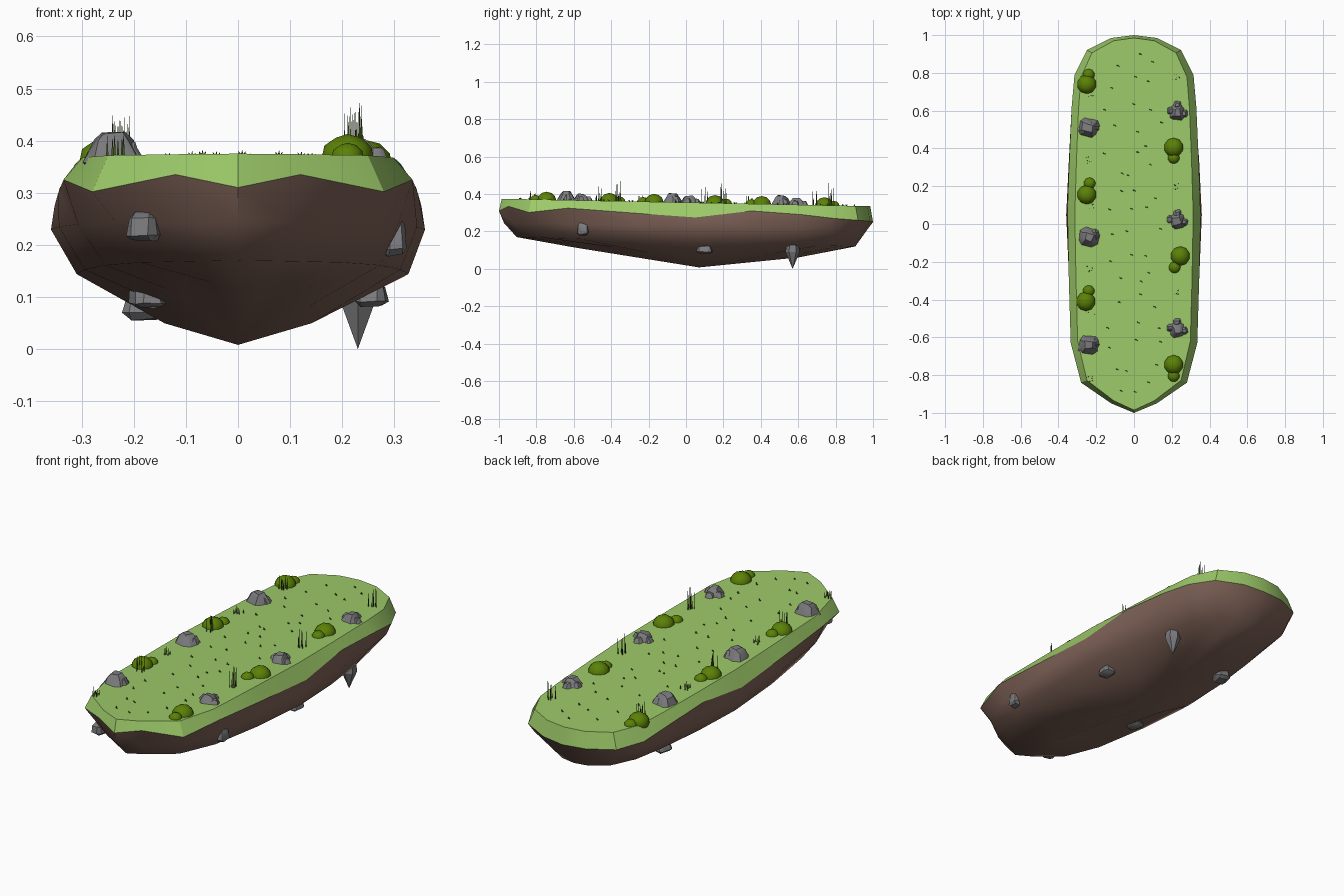
import bpy, bmesh, math, random
from mathutils import Vector, Matrix

random.seed(7)
if "Cube" in bpy.data.objects:
    bpy.data.objects.remove(bpy.data.objects["Cube"])


def material(name, rgb):
    mat = bpy.data.materials.new(name)
    mat.use_nodes = True
    mat.diffuse_color = (*rgb, 1)
    mat.node_tree.nodes["Principled BSDF"].inputs["Base Color"].default_value = (*rgb, 1)
    return mat


GRASS = material("grass green", (.335, .59, .14))
SOIL = material("soil brown", (.215, .125, .098))
STONE = material("stone grey", (.2, .2, .21))
LEAF = material("bush green", (.105, .22, .002))
BLADE = material("dark blade green", (.06, .1, .018))


def finish(bm, name, mat, angle=30):
    bmesh.ops.recalc_face_normals(bm, faces=bm.faces)
    mesh = bpy.data.meshes.new(name)
    bm.to_mesh(mesh)
    bm.free()
    mesh.materials.append(mat)
    obj = bpy.data.objects.new(name, mesh)
    bpy.context.collection.objects.link(obj)
    bpy.ops.object.select_all(action="DESELECT")
    obj.select_set(True)
    bpy.context.view_layer.objects.active = obj
    bpy.ops.object.shade_smooth_by_angle(angle=math.radians(angle))
    return obj


def ground(y):
    return .355 - .02 * y


def keel(y):
    return .008 + (.07 - y) * .16 if y < .07 else .008 + (y - .07) * .1


# Half outline of the island: x, y and height of the ragged turf edge
half = [(0, -1, .31), (.12, -.95, .335), (.28, -.84, .302), (.335, -.63, .325),
        (.345, -.3, .3), (.352, .05, .275), (.342, .35, .31), (.33, .62, .29),
        (.315, .79, .27), (.25, .92, .26), (.12, .985, .255), (0, 1, .25)]
outline = half + [(-x, y, z) for x, y, z in half[-2:0:-1]]


def belly_width(y):
    return 1.02 - (.26 if y < 0 else .1) * y * y


# The soil narrows towards both ends, below the turf
plateau = [(x * .89, y * .985, ground(y)) for x, y, z in outline]
belly = [(x * belly_width(y), y * .973, .23 - .015 * y) for x, y, z in outline]
lower = [(x * ((.93 if x > 0 else .88) - .3 * y * y), y * .905, .145 - .025 * y)
         for x, y, z in outline]
bottom = [(x * .4, y * .6, keel(y * .6) + .035 * min(1, abs(x) / .25))
          for x, y, z in outline]


def loft(name, rings, mat, angle, cap=False, tip=None):
    bm = bmesh.new()
    loops = [[bm.verts.new(p) for p in ring] for ring in rings]
    n = len(outline)
    for a, b in zip(loops, loops[1:]):
        for i in range(n):
            j = (i + 1) % n
            bm.faces.new((a[i], a[j], b[j], b[i]))
    if cap:
        bm.faces.new(loops[0])
    if tip:
        end = bm.verts.new(tip)
        for i in range(n):
            bm.faces.new((loops[-1][i], loops[-1][(i + 1) % n], end))
    return finish(bm, name, mat, angle)


loft("turf_cap", [plateau, outline], GRASS, 28, cap=True)
loft("soil_body", [outline, belly, lower, bottom], SOIL, 50, tip=(0, .07, .008))


# Chipped boulders: a bevelled, tapered and jittered block
def add_rock(bm, centre, size, taper=.6):
    part = bmesh.new()
    bmesh.ops.create_cube(part, size=1)
    bmesh.ops.bevel(part, geom=part.edges[:], offset=.2, segments=1, affect="EDGES")
    spin = Matrix.Rotation(random.uniform(-.3, .3), 3, "Z")
    for v in part.verts:
        if v.co.z > 0:
            v.co.xy *= taper
        v.co += Vector([random.uniform(-.05, .05) for _ in range(3)])
        v.co = spin @ Vector(c * s for c, s in zip(v.co, size)) + Vector(centre)
    bmesh.ops.recalc_face_normals(part, faces=part.faces)
    temp = bpy.data.meshes.new("temp")
    part.to_mesh(temp)
    part.free()
    bm.from_mesh(temp)
    bpy.data.meshes.remove(temp)


for k, y in enumerate((-.64, -.07, .51)):
    bm = bmesh.new()
    add_rock(bm, (-.24, y, ground(y) + .012), (.11, .1, .07))
    add_rock(bm, (-.215, y + .01, ground(y) + .005), (.07, .07, .05))
    finish(bm, f"right_boulder_{k}", STONE, 35)

for k, y in enumerate((-.56, .015, .59)):
    bm = bmesh.new()
    add_rock(bm, (.23, y, ground(y) + .006), (.085, .09, .06))
    for dx, dy in ((-.035, .01), (.035, -.005), (0, .04)):
        add_rock(bm, (.23 + dx, y + dy, ground(y) + .003), (.045, .045, .035))
    finish(bm, f"left_boulder_{k}", STONE, 35)

# Stones sticking out of the soil
for name, place, size in (("front_stone", (-.18, -.855, .235), (.06, .08, .055)),
                          ("left_side_stone", (.3, -.55, .215), (.045, .06, .07)),
                          ("left_under_stone", (.255, .1, .105), (.06, .08, .045)),
                          ("right_under_stone", (-.175, -.2, .1), (.06, .08, .04)),
                          ("right_rear_stone", (-.18, .45, .085), (.07, .08, .055))):
    bm = bmesh.new()
    add_rock(bm, place, size, .85)
    finish(bm, name, STONE, 35)

# Hanging stone spike: a pointed lower part under a blunt root
bm = bmesh.new()
for r_low, r_high, z_low, z_high in ((0, .038, 0, .09), (.038, .03, .09, .15)):
    bmesh.ops.create_cone(bm, cap_ends=True, segments=6, radius1=r_low, radius2=r_high,
                          depth=z_high - z_low,
                          matrix=Matrix.Translation((.23, .57, (z_low + z_high) / 2)))
finish(bm, "hanging_spike", STONE, 35)

# Bushes: a big and a small ball, half sunk in the turf
bushes = [(-.25, .74, .01, .05), (-.25, .155, .015, .06), (-.255, -.41, .015, .055),
          (.21, .405, 0, -.055), (.245, -.17, -.03, -.06), (.21, -.745, 0, -.06)]
for k, (x, y, dx, dy) in enumerate(bushes):
    bm = bmesh.new()
    for px, py, r in ((x, y, .052), (x + dx, y + dy, .032)):
        spot = Matrix.Translation((px, py, ground(py) - .004))
        bmesh.ops.create_icosphere(bm, subdivisions=2, radius=r,
                                   matrix=spot @ Matrix.Diagonal((1, 1, .9, 1)))
    finish(bm, f"bush_{k}", LEAF, 25)


def add_blade(bm, x, y, height, radius, lean=0):
    tilt = Matrix.Rotation(lean, 4, "X") @ Matrix.Rotation(lean * .6, 4, "Y")
    bmesh.ops.create_cone(bm, cap_ends=True, segments=3, radius1=radius, radius2=0,
                          depth=height, matrix=Matrix.Translation((x, y, ground(y)))
                          @ tilt @ Matrix.Translation((0, 0, height / 2)))


# Tall reeds in clumps along both edges
clumps = [(.222, y, .12) for y in (-.36, .2, .78)]
clumps += [(-.225, y, .095) for y in (-.47, .1, .69)]
clumps += [(-.235, y, .045) for y in (-.82, -.24, .34)]
bm = bmesh.new()
for x, y, tall in clumps:
    for _ in range(7):
        add_blade(bm, x + random.uniform(-.018, .018), y + random.uniform(-.018, .018),
                  tall * random.uniform(.7, 1), .0028)
finish(bm, "reeds", BLADE)

# Small tufts scattered over the turf
bm = bmesh.new()
for row in range(16):
    for col in (-1, 0, 1):
        x = col * .11 + random.uniform(-.05, .05)
        y = -.86 + row * .115 + random.uniform(-.04, .04)
        for lean in (-.6, .1, .7):
            add_blade(bm, x + lean * .005, y, .01, .003, lean)
finish(bm, "grass_tufts", BLADE)
